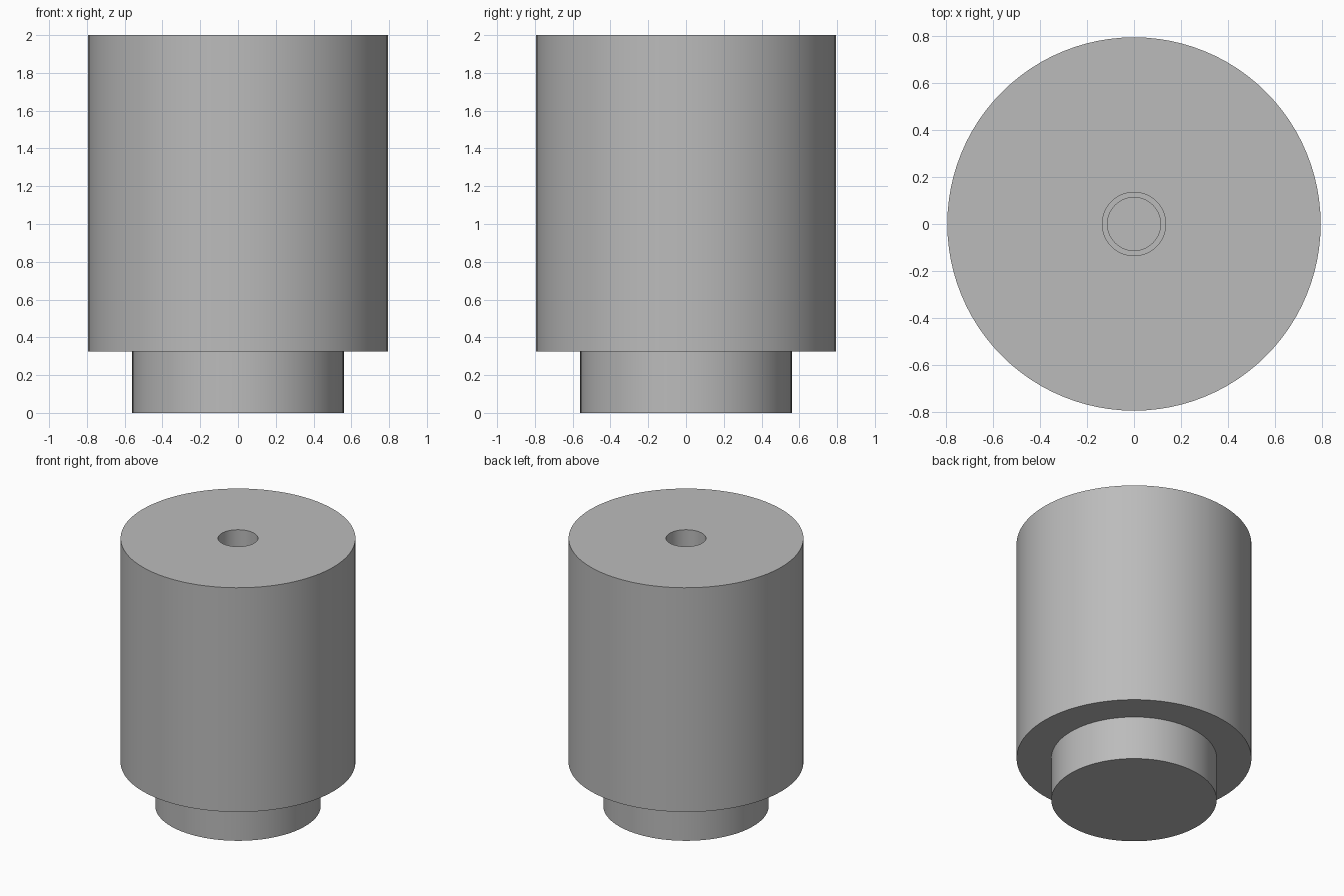
import bpy
import bmesh
import math
from mathutils import Matrix

cube = bpy.data.objects.get("Cube")
if cube:
    bpy.data.objects.remove(cube, do_unlink=True)

grey = bpy.data.materials.new("plain grey")
grey.use_nodes = True
colour = (0.5, 0.5, 0.5, 1)
grey.diffuse_color = colour
grey.node_tree.nodes["Principled BSDF"].inputs["Base Color"].default_value = colour


def lathe(name, profile, sides=96):
    """Turn a (radius, height) profile around z, closing both ends flat."""
    bm = bmesh.new()
    rings = []
    for radius, height in profile:
        place = Matrix.Translation((0, 0, height))
        rings.append(bmesh.ops.create_circle(
            bm, segments=sides, radius=radius, matrix=place)["verts"])
    for low, high in zip(rings, rings[1:]):
        for i in range(sides):
            j = (i + 1) % sides
            bm.faces.new((low[i], low[j], high[j], high[i]))
    bm.faces.new(rings[0][::-1])
    bm.faces.new(rings[-1])
    bmesh.ops.recalc_face_normals(bm, faces=bm.faces)
    mesh = bpy.data.meshes.new(name)
    bm.to_mesh(mesh)
    bm.free()
    mesh.materials.append(grey)
    obj = bpy.data.objects.new(name, mesh)
    bpy.context.collection.objects.link(obj)
    bpy.ops.object.select_all(action="DESELECT")
    obj.select_set(True)
    bpy.context.view_layer.objects.active = obj
    bpy.ops.object.shade_smooth_by_angle(angle=math.radians(30))
    return obj


# One turned solid: narrow foot, wide body, stepped blind bore in the top
foot, body, bore, pilot = 0.56, 0.795, 0.135, 0.113
shoulder, top = 0.325, 2.0
bore_floor, pilot_floor = 1.5, 1.4
lathe("stepped_cylinder", [
    (foot, 0), (foot, shoulder),
    (body, shoulder), (body, top),
    (bore, top), (bore, bore_floor),
    (pilot, bore_floor), (pilot, pilot_floor),
])
